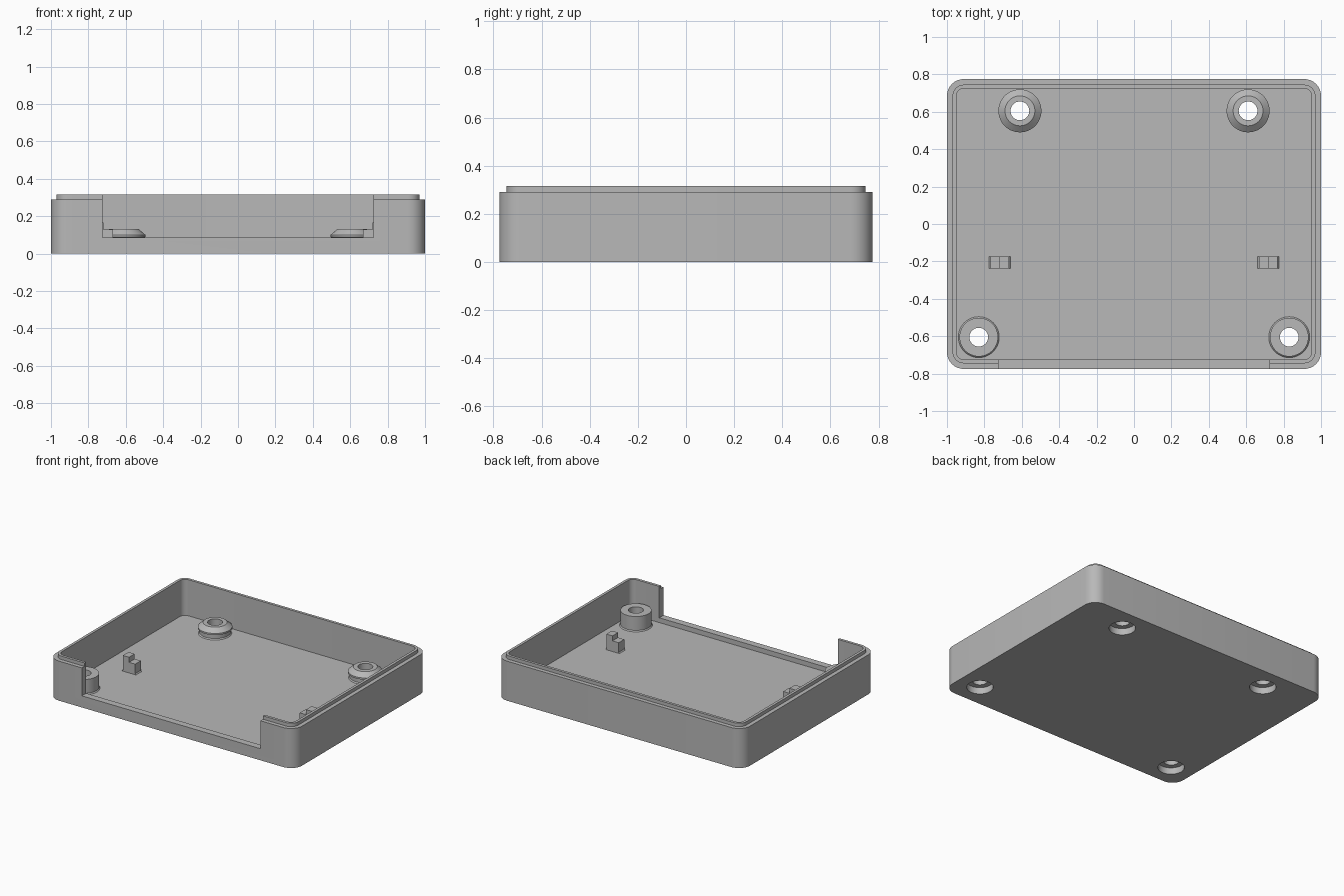
import bpy, bmesh, math
from mathutils import Matrix

if "Cube" in bpy.data.objects:
    bpy.data.objects.remove(bpy.data.objects["Cube"], do_unlink=True)

grey = bpy.data.materials.new("plain grey plastic")
grey.use_nodes = True
COLOUR = (0.48, 0.48, 0.48, 1)
grey.diffuse_color = COLOUR
grey.node_tree.nodes["Principled BSDF"].inputs["Base Color"].default_value = COLOUR

FLOOR, SINK = 0.05, 0.002
REAR = (0.61, 0.605)
FRONT = (0.83, -0.605)


def finish(bm, name):
    """Turn a bmesh into a shaded, coloured object."""
    bmesh.ops.recalc_face_normals(bm, faces=bm.faces)
    mesh = bpy.data.meshes.new(name)
    bm.to_mesh(mesh)
    bm.free()
    mesh.materials.append(grey)
    obj = bpy.data.objects.new(name, mesh)
    bpy.context.collection.objects.link(obj)
    smooth(obj)
    return obj


def activate(obj):
    bpy.ops.object.select_all(action="DESELECT")
    obj.select_set(True)
    bpy.context.view_layer.objects.active = obj


def smooth(obj):
    activate(obj)
    bpy.ops.object.shade_smooth_by_angle(angle=math.radians(30))


def rounded_loop(bm, hx, hy, r, z, steps=8):
    """Rounded rectangle of vertices, counter-clockwise."""
    verts = []
    for i, (sx, sy) in enumerate([(1, 1), (-1, 1), (-1, -1), (1, -1)]):
        for k in range(steps + 1):
            a = math.pi / 2 * (i + k / steps)
            verts.append(bm.verts.new((sx * (hx - r) + r * math.cos(a),
                                       sy * (hy - r) + r * math.sin(a), z)))
    return verts


def bridge(bm, a, b):
    n = len(a)
    for i in range(n):
        bm.faces.new((a[i], a[(i + 1) % n], b[(i + 1) % n], b[i]))


def add_box(bm, x0, x1, y0, y1, z0, z1):
    mat = Matrix.Translation(((x0 + x1) / 2, (y0 + y1) / 2, (z0 + z1) / 2))
    mat = mat @ Matrix.Diagonal((x1 - x0, y1 - y0, z1 - z0, 1))
    bmesh.ops.create_cube(bm, size=1, matrix=mat)


def lathe(name, profile, x, y, sides=48):
    """Revolve a closed (radius, height) profile around a vertical axis."""
    bm = bmesh.new()
    rings = [[bm.verts.new((x + r * math.cos(math.tau * i / sides),
                            y + r * math.sin(math.tau * i / sides), z))
              for i in range(sides)] for r, z in profile]
    for a, b in zip(rings, rings[1:] + rings[:1]):
        bridge(bm, a, b)
    return finish(bm, name)


# Open tray: outer wall, stepped rim and inner floor
bm = bmesh.new()
loops = [rounded_loop(bm, *args) for args in (
    (1.0, 0.775, 0.09, 0),
    (1.0, 0.775, 0.09, 0.29),
    (0.97, 0.745, 0.06, 0.29),
    (0.97, 0.745, 0.06, 0.315),
    (0.95, 0.725, 0.04, 0.315),
    (0.95, 0.725, 0.04, FLOOR))]
for a, b in zip(loops, loops[1:]):
    bridge(bm, a, b)
bm.faces.new(loops[0])
bm.faces.new(loops[-1])
tray = finish(bm, "tray")

# Cutter: front opening and screw head recesses
bm = bmesh.new()
add_box(bm, -0.725, 0.725, -0.9, -0.68, 0.085, 0.5)
for x, y in (REAR, FRONT):
    for side in (-1, 1):
        bmesh.ops.create_cone(bm, cap_ends=True, segments=48, radius1=0.088,
                              radius2=0.088, depth=0.2,
                              matrix=Matrix.Translation((side * x, y, 0)))
cutter = finish(bm, "tray_cutter")
cutter.hide_render = True
cut = tray.modifiers.new("openings", "BOOLEAN")
cut.operation = "DIFFERENCE"
cut.solver = "EXACT"
cut.object = cutter
activate(tray)
bpy.ops.object.modifier_apply(modifier=cut.name)
bpy.data.objects.remove(cutter, do_unlink=True)
smooth(tray)

# Screw bosses and board clips, mirrored left and right
base = FLOOR - SINK
for side, word in ((1, "left"), (-1, "right")):
    lathe("rear_boss_" + word,
          [(0.05, base), (0.05, 0.13), (0.08, 0.13), (0.115, 0.1),
           (0.115, 0.088), (0.105, 0.085), (0.105, 0.058), (0.113, base)],
          side * REAR[0], REAR[1])
    lathe("front_boss_" + word,
          [(0.05, base), (0.05, 0.16), (0.103, 0.16), (0.103, 0.058),
           (0.111, base)],
          side * FRONT[0], FRONT[1])

    # L-shaped clip: tall outer post with a lower inner step
    bm = bmesh.new()
    outline = [(0.66, base), (0.668, 0.058), (0.668, 0.128), (0.718, 0.128),
               (0.718, 0.165), (0.768, 0.165), (0.768, 0.058), (0.776, base)]
    face = bm.faces.new([bm.verts.new((side * x, -0.238, z)) for x, z in outline])
    new = bmesh.ops.extrude_face_region(bm, geom=[face])["geom"]
    bmesh.ops.translate(bm, vec=(0, 0.065, 0),
                        verts=[v for v in new if isinstance(v, bmesh.types.BMVert)])
    finish(bm, "board_clip_" + word)
